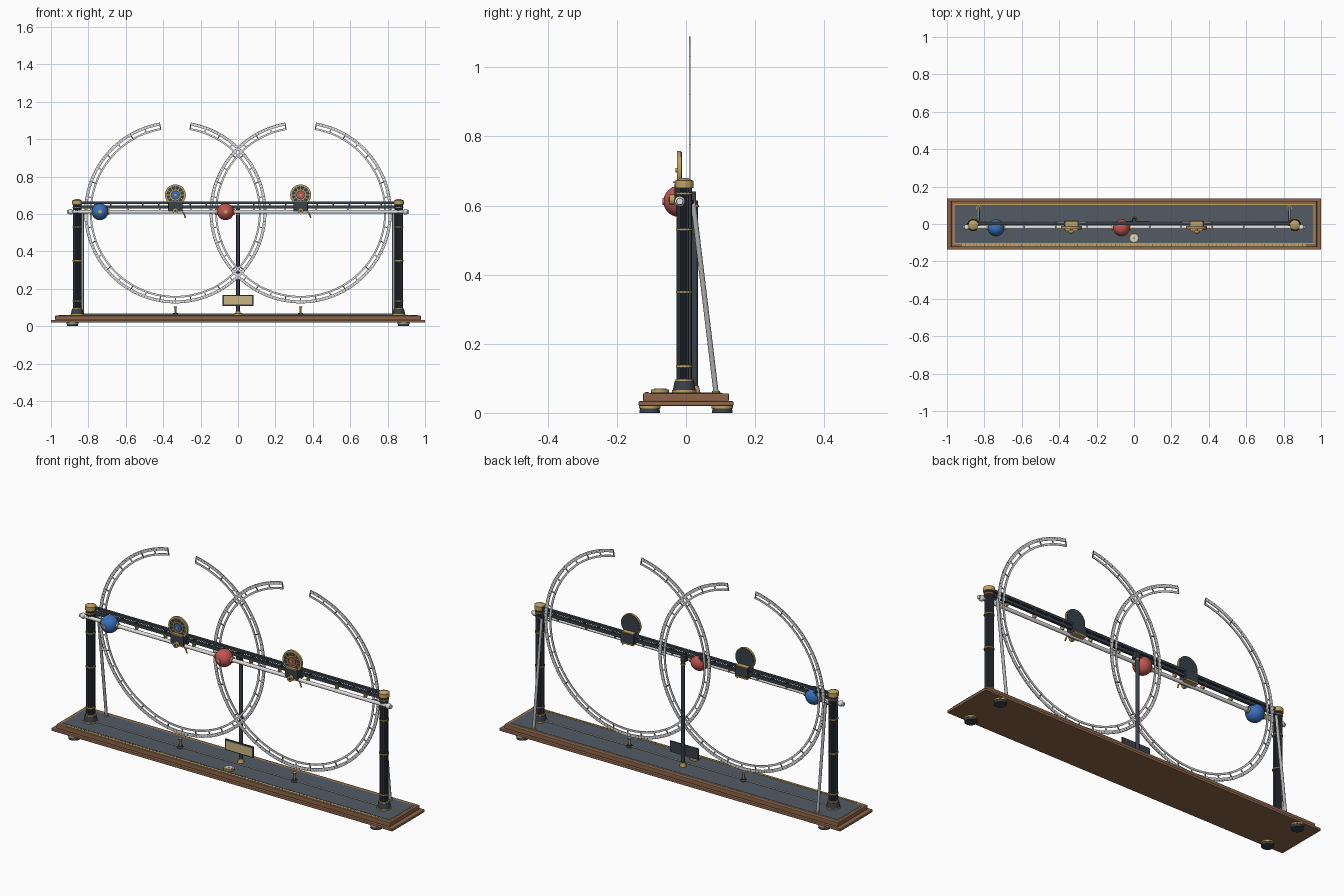
import bpy, bmesh, math
from mathutils import Matrix, Vector

cube = bpy.data.objects.get("Cube")
if cube:
    bpy.data.objects.remove(cube, do_unlink=True)


def material(name, *rgb):
    m = bpy.data.materials.new(name)
    m.use_nodes = True
    m.diffuse_color = (*rgb, 1)
    m.node_tree.nodes["Principled BSDF"].inputs["Base Color"].default_value = (*rgb, 1)
    return m


WOOD = material("warm wood", 0.27, 0.13, 0.07)
DECK = material("slate deck", 0.085, 0.105, 0.13)
DARK = material("dark blued metal", 0.04, 0.052, 0.066)
BRASS = material("brass", 0.52, 0.36, 0.12)
PLATE = material("pale brass", 0.6, 0.47, 0.21)
STEEL = material("grey steel", 0.42, 0.42, 0.43)
SILVER = material("bright silver", 0.74, 0.74, 0.75)
BLUE = material("blue enamel", 0.04, 0.16, 0.5)
RED = material("red enamel", 0.53, 0.09, 0.08)


def finish(name, bm, mat, smooth=False):
    bmesh.ops.recalc_face_normals(bm, faces=bm.faces)
    mesh = bpy.data.meshes.new(name)
    bm.to_mesh(mesh)
    bm.free()
    mesh.materials.append(mat)
    if smooth:
        mesh.shade_smooth()
        mesh.set_sharp_from_angle(angle=math.radians(35))
    ob = bpy.data.objects.new(name, mesh)
    bpy.context.collection.objects.link(ob)
    return ob


def boxes(name, matrices, mat):
    bm = bmesh.new()
    for m in matrices:
        bmesh.ops.create_cube(bm, size=1, matrix=m)
    return finish(name, bm, mat)


def block(loc, size):
    return Matrix.Translation(loc) @ Matrix.Diagonal((*size, 1))


def box(name, loc, size, mat, bevel=0):
    ob = boxes(name, [block(loc, size)], mat)
    if bevel:
        mod = ob.modifiers.new("bevel", "BEVEL")
        mod.width, mod.segments = bevel, 2
    return ob


def rod(name, a, b, r, mat, r2=None, seg=24):
    a, b = Vector(a), Vector(b)
    turn = (b - a).to_track_quat("Z", "Y").to_matrix().to_4x4()
    bm = bmesh.new()
    bmesh.ops.create_cone(bm, cap_ends=True, segments=seg, radius1=r,
                          radius2=r if r2 is None else r2, depth=(b - a).length,
                          matrix=Matrix.Translation((a + b) / 2) @ turn)
    return finish(name, bm, mat, True)


def ball(name, loc, r, mat):
    bm = bmesh.new()
    bmesh.ops.create_uvsphere(bm, u_segments=32, v_segments=20, radius=r,
                              matrix=Matrix.Translation(loc) @ Matrix.Rotation(math.pi / 2, 4, "X"))
    return finish(name, bm, mat, True)


def prism(name, radii, loc, height, mat):
    """Vertical prism whose outline has one corner for each radius."""
    bm = bmesh.new()
    n = len(radii)
    ring = [bm.verts.new((loc[0] + r * math.cos(math.tau * i / n),
                          loc[1] + r * math.sin(math.tau * i / n), loc[2]))
            for i, r in enumerate(radii)]
    face = bm.faces.new(ring)
    top = bmesh.ops.extrude_face_region(bm, geom=[face])["geom"]
    bmesh.ops.translate(bm, vec=(0, 0, height),
                        verts=[v for v in top if isinstance(v, bmesh.types.BMVert)])
    return finish(name, bm, mat)


def band(name, centre, r0, r1, thick, mat, gap=0.0, steps=96):
    """Flat hoop facing the front, with an optional gap at the top."""
    bm = bmesh.new()
    rows = []
    for i in range(steps + 1):
        a = gap + (math.tau - 2 * gap) * i / steps
        rows.append([bm.verts.new((centre[0] + r * math.sin(a), centre[1] + y,
                                   centre[2] + r * math.cos(a)))
                     for r, y in ((r0, -thick / 2), (r1, -thick / 2), (r1, thick / 2), (r0, thick / 2))])
    for p, q in zip(rows, rows[1:]):
        for k in range(4):
            bm.faces.new((p[k], p[(k + 1) % 4], q[(k + 1) % 4], q[k]))
    if gap:
        bm.faces.new(rows[0])
        bm.faces.new(rows[-1])
    else:
        bmesh.ops.remove_doubles(bm, verts=bm.verts, dist=1e-5)
    return finish(name, bm, mat, True)


def radial(centre, angle, r0, r1, width, thick):
    return (Matrix.Translation(centre) @ Matrix.Rotation(angle, 4, "Y")
            @ block((0, 0, (r0 + r1) / 2), (width, thick, r1 - r0)))


# Stepped wooden base with slate deck and brass edging
box("base_lower_slab", (0, 0, 0.027), (2, 0.274, 0.014), WOOD, 0.003)
box("base_upper_slab", (0, 0, 0.045), (1.955, 0.248, 0.023), WOOD, 0.003)
box("deck_trim", (0, 0, 0.0565), (1.93, 0.212, 0.002), BRASS)
box("deck_panel", (0, 0, 0.0575), (1.92, 0.202, 0.003), DECK)
box("front_scale", (0, -0.114, 0.0575), (1.84, 0.012, 0.004), BRASS)
boxes("front_scale_marks",
      [block((i * 0.02, -0.112, 0.0598), (0.0025, 0.007 if i % 5 else 0.011, 0.001))
       for i in range(-45, 46)], DARK)
for sx in (-1, 1):
    for sy in (-1, 1):
        x, y = sx * 0.885, sy * 0.105
        rod("foot", (x, y, 0), (x, y, 0.014), 0.03, DARK, 0.028)
        rod("foot_collar", (x, y, 0.013), (x, y, 0.021), 0.031, BRASS)
rod("deck_wire", (-0.83, -0.005, 0.064), (0.83, -0.005, 0.064), 0.003, SILVER, seg=10)

# Bullseye level on the deck
rod("level_body", (0, -0.075, 0.058), (0, -0.075, 0.068), 0.026, BRASS)
rod("level_glass", (0, -0.075, 0.068), (0, -0.075, 0.07), 0.018, SILVER)
rod("level_bubble", (0, -0.075, 0.07), (0, -0.075, 0.071), 0.007, BRASS)

# Fluted end columns, braces and rod ends
CY = -0.005
for s in (-1, 1):
    x = s * 0.86
    rod("column_flange", (x, CY, 0.058), (x, CY, 0.066), 0.036, BRASS)
    rod("column_plinth", (x, CY, 0.066), (x, CY, 0.092), 0.033, DARK, 0.028)
    rod("plinth_ring", (x, CY, 0.092), (x, CY, 0.098), 0.026, BRASS)
    prism("column_shaft", [0.022, 0.022, 0.018, 0.018] * 12, (x, CY, 0.095), 0.56, DARK)
    for z in (0.135, 0.35, 0.53, 0.635):
        rod("column_ring", (x, CY, z - 0.003), (x, CY, z + 0.003), 0.0245, BRASS)
    rod("column_cap", (x, CY, 0.65), (x, CY, 0.672), 0.027, BRASS)
    rod("column_cap_top", (x, CY, 0.672), (x, CY, 0.679), 0.024, BRASS, 0.012)
    rod("rear_brace", (s * 0.832, 0.087, 0.058), (s * 0.832, 0.02, 0.615), 0.0075, STEEL, seg=16)
    rod("brace_pin", (s * 0.825, 0.02, 0.61), (s * 0.865, 0.012, 0.61), 0.006, DARK, seg=12)
    rod("brace_foot", (s * 0.832, 0.087, 0.057), (s * 0.832, 0.087, 0.063), 0.012, BRASS)
    ball("rod_end", (s * 0.895, -0.018, 0.612), 0.015, SILVER)

# Double beam, spacers and the silver running rod
box("beam_top_rail", (0, 0.002, 0.661), (1.7, 0.014, 0.013), DARK)
box("beam_bottom_rail", (0, 0.002, 0.637), (1.7, 0.014, 0.016), DARK)
boxes("beam_spacers", [block((i * 0.085, 0.002, 0.65), (0.008, 0.012, 0.012))
                       for i in range(-9, 10)], DARK)
rod("running_rod", (-0.913, -0.018, 0.612), (0.913, -0.018, 0.612), 0.0095, SILVER)
boxes("rod_hangers", [block((i * 0.1675 + 0.084, -0.01, 0.627), (0.007, 0.022, 0.022))
                      for i in range(-5, 5)], BRASS)

# Central post and name plate
rod("centre_post_foot", (0, 0.025, 0.058), (0, 0.025, 0.078), 0.017, BRASS, 0.012)
rod("centre_post", (0, 0.025, 0.07), (0, 0.025, 0.615), 0.0095, DARK)
rod("centre_post_collar", (0, 0.025, 0.595), (0, 0.025, 0.601), 0.012, BRASS)
box("centre_post_bracket", (0, 0.015, 0.625), (0.024, 0.028, 0.03), DARK)
box("plate_backing", (0, 0.013, 0.138), (0.166, 0.006, 0.058), DARK)
box("plate_face", (0, 0.009, 0.138), (0.152, 0.003, 0.046), PLATE)

# Enamelled balls threaded on the rod
for x, mat in ((-0.738, BLUE), (-0.067, RED)):
    ball("sliding_ball", (x, -0.02, 0.612), 0.045, mat)
    rod("ball_collar", (x - 0.052, -0.018, 0.612), (x + 0.052, -0.018, 0.612), 0.015, BRASS)
    rod("ball_stud", (x, -0.05, 0.612), (x, -0.068, 0.612), 0.01, BRASS)

for s, gem in ((-1, BLUE), (1, RED)):
    x = s * 0.335
    # Graduated hoop, open at the top
    c, gap = (x, 0.011, 0.609), math.radians(9.8)
    band("hoop_outer", c, 0.471, 0.487, 0.004, SILVER, gap)
    band("hoop_inner", c, 0.447, 0.457, 0.004, SILVER, gap)
    angles = [math.radians(a) for a in range(10, 351, 2)]
    boxes("hoop_ties", [radial(c, a, 0.45, 0.48, 0.006, 0.0036) for a in angles[::5]], SILVER)
    boxes("hoop_fine_marks", [radial(c, a, 0.476, 0.486, 0.0016, 0.0046) for a in angles], DARK)
    boxes("hoop_main_marks", [radial(c, a, 0.448, 0.487, 0.0025, 0.005) for a in angles[::10]], DARK)

    # Carriage on the beam
    box("carriage_body", (x, -0.008, 0.64), (0.076, 0.05, 0.05), DARK, 0.003)
    box("carriage_base", (x, -0.008, 0.613), (0.07, 0.052, 0.007), BRASS)
    box("carriage_top", (x, -0.012, 0.667), (0.064, 0.05, 0.005), BRASS)
    rod("carriage_knob", (x, -0.033, 0.617), (x, -0.048, 0.617), 0.015, BRASS)
    rod("knob_centre", (x, -0.048, 0.617), (x, -0.05, 0.617), 0.006, DARK)
    rod("lever_arm", (x + 0.036, -0.025, 0.615), (x + 0.048, -0.025, 0.597), 0.0035, BRASS, seg=10)
    rod("lever_tip", (x + 0.048, -0.025, 0.598), (x + 0.054, -0.025, 0.579), 0.0035, BRASS, seg=10)

    # Dial with rim, spokes and coloured hub
    d = (x, -0.02, 0.702)
    rod("dial_disc", (x, -0.012, d[2]), (x, -0.022, d[2]), 0.053, DARK, seg=40)
    band("dial_rim", d, 0.047, 0.056, 0.012, BRASS, steps=40)
    band("dial_inner_ring", (x, -0.023, d[2]), 0.024, 0.029, 0.006, BRASS, steps=32)
    boxes("dial_spokes", [radial((x, -0.023, d[2]), math.tau * k / 12, 0.026, 0.05, 0.004, 0.005)
                          for k in range(12)], BRASS)
    rod("dial_hub", (x, -0.021, d[2]), (x, -0.026, d[2]), 0.02, gem)
    rod("dial_pin", (x, -0.025, d[2]), (x, -0.031, d[2]), 0.006, BRASS)

    # Deck pointer below the dial
    rod("pointer_base", (x, CY, 0.058), (x, CY, 0.07), 0.016, DARK, 0.013)
    rod("pointer_stem", (x, CY, 0.07), (x, CY, 0.095), 0.005, BRASS, seg=12)
    rod("pointer_cup", (x, CY, 0.092), (x, CY, 0.106), 0.004, BRASS, 0.01)
